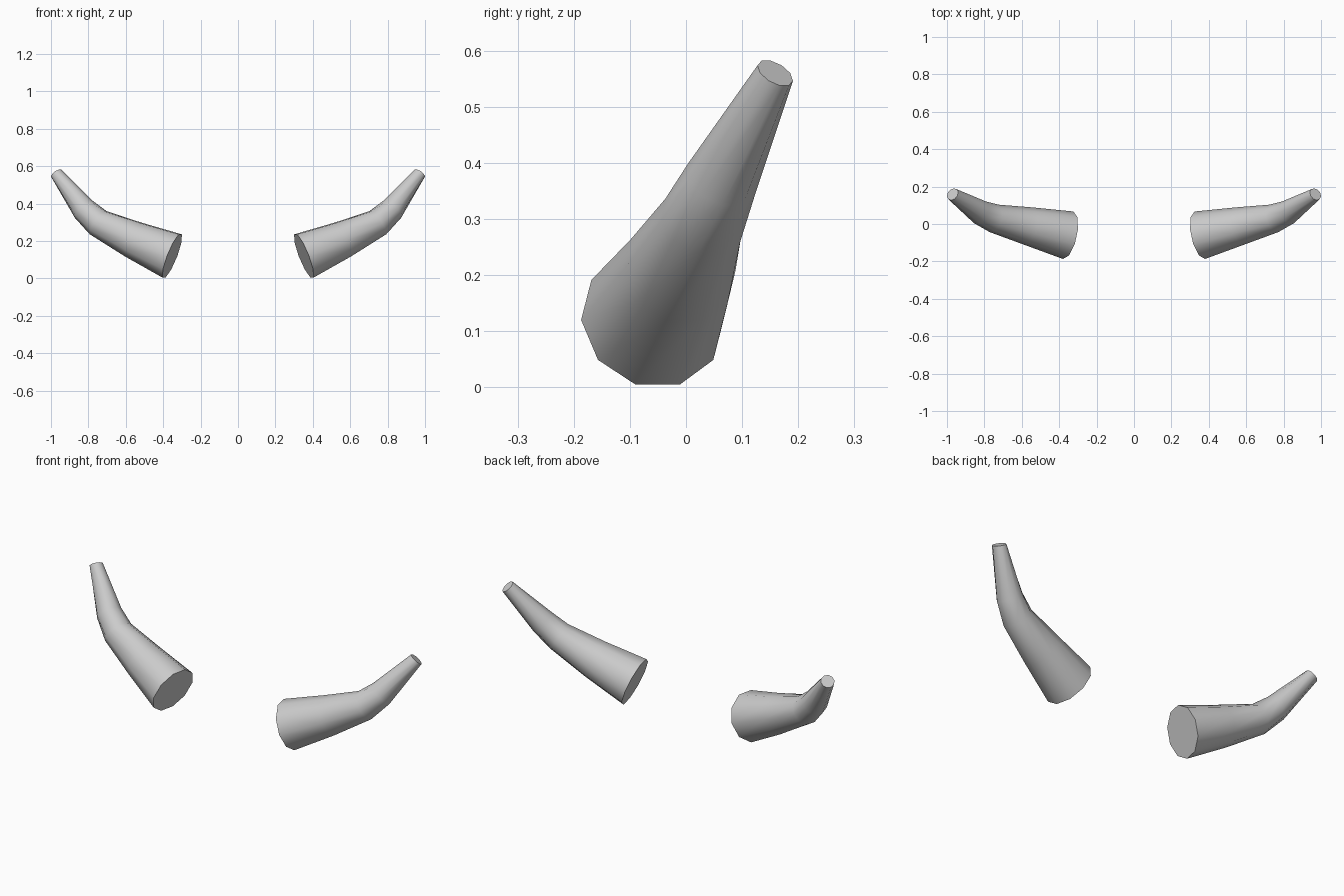
import bpy, bmesh, math
from mathutils import Vector

cube = bpy.data.objects.get("Cube")
if cube:
    bpy.data.objects.remove(cube)

SIDES = 10
# Rings along the left horn: centre, axis direction, radius
RINGS = [
    ((0.352, -0.060, 0.120), (0.91, 0.20, 0.36), 0.130),
    ((0.560, -0.012, 0.208), (0.89, 0.21, 0.40), 0.103),
    ((0.748, 0.030, 0.298), (0.80, 0.26, 0.54), 0.077),
    ((0.825, 0.063, 0.370), (0.65, 0.34, 0.68), 0.066),
    ((0.970, 0.159, 0.560), (0.51, 0.43, 0.75), 0.035),
]

horn_grey = bpy.data.materials.new("horn_grey")
horn_grey.use_nodes = True
grey = (0.6, 0.6, 0.6, 1)
horn_grey.diffuse_color = grey
horn_grey.node_tree.nodes["Principled BSDF"].inputs["Base Color"].default_value = grey


def ring_points(centre, axis, radius, side):
    """Regular polygon around the axis, with a flat edge at the bottom."""
    n = Vector(axis).normalized()
    u = Vector((-n.y, n.x, 0)).normalized()
    v = n.cross(u)
    for i in range(SIDES):
        a = math.tau * i / SIDES
        p = Vector(centre) + radius * (math.cos(a) * u + math.sin(a) * v)
        yield (side * p.x, p.y, p.z)


def make_horn(name, side):
    bm = bmesh.new()
    rings = [[bm.verts.new(p) for p in ring_points(*r, side)] for r in RINGS]
    # Tapered wall
    for low, high in zip(rings, rings[1:]):
        for i in range(SIDES):
            j = (i + 1) % SIDES
            bm.faces.new((low[i], low[j], high[j], high[i]))
    # Flat base and tip
    bm.faces.new(rings[0])
    bm.faces.new(rings[-1])
    bmesh.ops.recalc_face_normals(bm, faces=bm.faces)
    mesh = bpy.data.meshes.new(name)
    bm.to_mesh(mesh)
    bm.free()
    mesh.materials.append(horn_grey)
    obj = bpy.data.objects.new(name, mesh)
    bpy.context.collection.objects.link(obj)
    bpy.ops.object.select_all(action="DESELECT")
    obj.select_set(True)
    bpy.context.view_layer.objects.active = obj
    bpy.ops.object.shade_smooth_by_angle(angle=math.radians(50))


make_horn("left_horn", 1)
make_horn("right_horn", -1)
